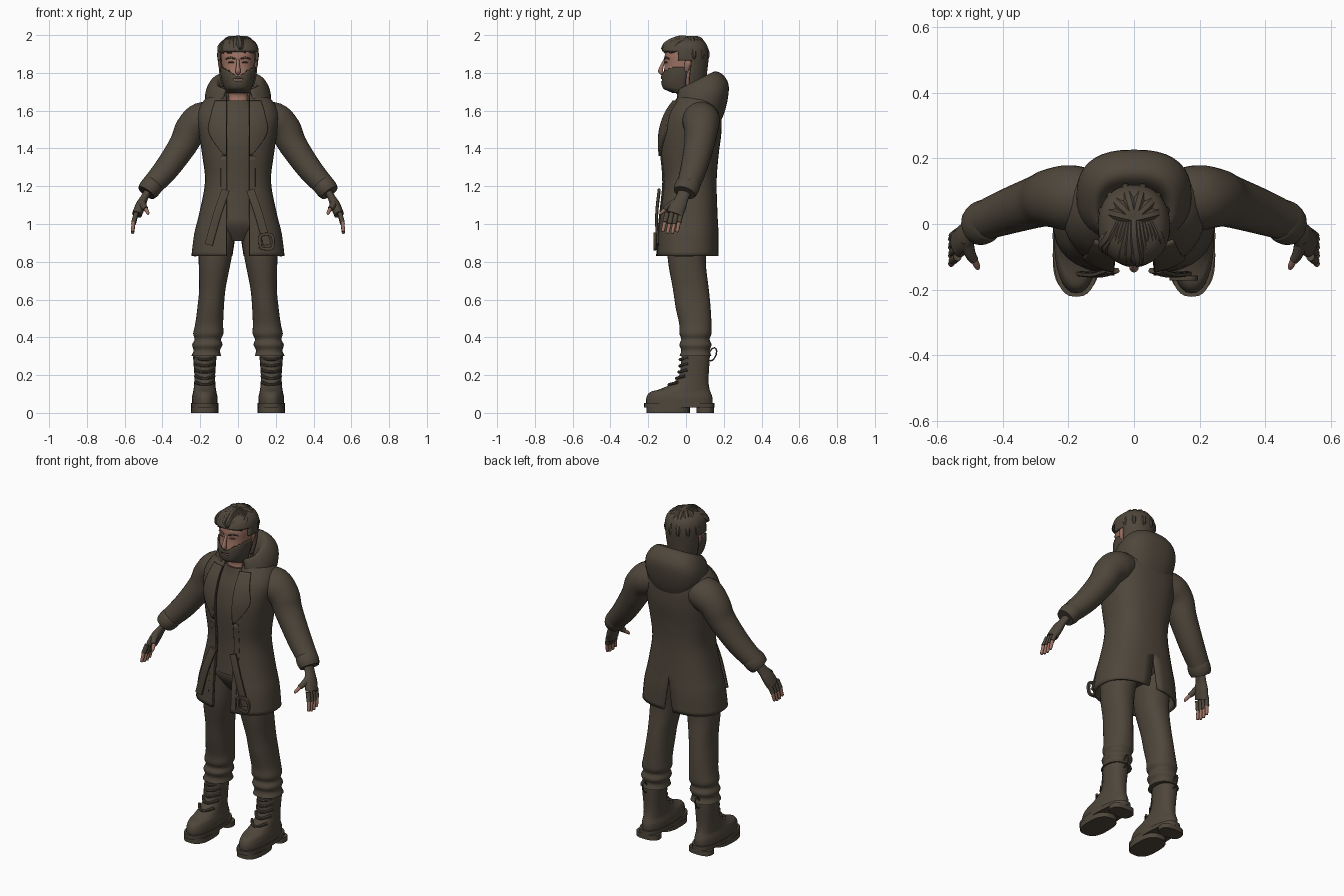
import bpy, math, random
from mathutils import Vector

random.seed(4)
if "Cube" in bpy.data.objects:
    bpy.data.objects.remove(bpy.data.objects["Cube"])


def material(name, colour):
    mat = bpy.data.materials.new(name)
    mat.use_nodes = True
    mat.diffuse_color = (*colour, 1)
    mat.node_tree.nodes["Principled BSDF"].inputs["Base Color"].default_value = (*colour, 1)
    return mat


CLOTH = material("dark brown", (.078, .062, .044))
SKIN = material("skin", (.34, .17, .125))


def resample(rows, steps):
    """Smooth rows of numbers with a Catmull-Rom spline."""
    out = []
    last = len(rows) - 1
    for i in range(last):
        before, start, end, after = (rows[max(0, min(last, i + j))] for j in (-1, 0, 1, 2))
        for s in range(steps):
            t = s / steps
            out.append([b + t / 2 * (c - a + t * (2*a - 5*b + 4*c - d + t * (3*(b - c) + d - a)))
                        for a, b, c, d in zip(before, start, end, after)])
    return out + [list(rows[-1])]


def signed_power(value, power):
    return math.copysign(abs(value) ** power, value)


def build(name, rings, mat, closed=True, mirror=False, thick=0, keep=None):
    """Skin a list of point rings into one object."""
    count = len(rings[0])
    verts = [Vector(point) for ring in rings for point in ring]
    faces = []
    for i in range(len(rings) - 1):
        for j in range(count if closed else count - 1):
            k = (j + 1) % count
            low, high = i * count, (i + 1) * count
            faces.append((low + j, low + k, high + k, high + j))
    if closed:
        faces.append(tuple(reversed(range(count))))
        faces.append(tuple(range(len(verts) - count, len(verts))))
    if keep:
        faces = [f for f in faces if keep(sum((verts[i] for i in f), Vector()) / len(f))]
    mesh = bpy.data.meshes.new(name)
    mesh.from_pydata(verts, [], faces)
    mesh.materials.append(mat)
    ob = bpy.data.objects.new(name, mesh)
    bpy.context.collection.objects.link(ob)
    bpy.ops.object.select_all(action='DESELECT')
    ob.select_set(True)
    bpy.context.view_layer.objects.active = ob
    bpy.ops.object.mode_set(mode='EDIT')
    bpy.ops.mesh.select_all(action='SELECT')
    bpy.ops.mesh.normals_make_consistent(inside=False)
    bpy.ops.object.mode_set(mode='OBJECT')
    bpy.ops.object.shade_smooth_by_angle(angle=math.radians(40))
    if mirror:
        ob.modifiers.new("Mirror", 'MIRROR')
    if thick:
        shell = ob.modifiers.new("Thickness", 'SOLIDIFY')
        shell.thickness, shell.offset = thick, 0


def loft(name, rows, mat=CLOTH, sides=32, steps=4, power=.9, grow=0, centre=0, lean=0, **options):
    """Stacked ovals. Row: height, half width, front, back."""
    rings = []
    for z, width, front, back in resample(rows, steps):
        middle, depth = (front + back) / 2, (back - front) / 2 + grow
        angles = [math.tau * j / sides for j in range(sides)]
        rings.append([(centre + lean * z + (width + grow) * signed_power(math.sin(a), power),
                       middle - depth * signed_power(math.cos(a), power), z) for a in angles])
    build(name, rings, mat, **options)


def half_shell(name, rows, sides=16, power=.8, front_only=False, tilt=0, thick=.014):
    """Mirrored open shell. Row: height, half width, front, back, start x, end x."""
    rings = []
    for z, width, front, back, *gaps in resample(rows, 4):
        start, end = (math.asin(min(1, max(0, gap) / width) ** (1 / power)) for gap in gaps)
        if not front_only:
            end = math.pi - end
        middle, depth = (front + back) / 2, (back - front) / 2
        ring = []
        for j in range(sides + 1):
            a = start + (end - start) * j / sides
            y = middle - depth * signed_power(math.cos(a), power)
            ring.append((width * max(0, math.sin(a)) ** power, y, z + tilt * (y - .12)))
        rings.append(ring)
    build(name, rings, CLOTH, closed=False, mirror=True, thick=thick)


def tube(name, rows, mat=CLOTH, sides=12, steps=4, power=1, flat=1, axis=(0, 1, 0), mirror=True):
    """Tube along a path. Row: x, y, z, radius; flat scales the radius across the axis."""
    path = resample(rows, steps)
    rings = []
    for i, (*point, radius) in enumerate(path):
        ahead, behind = path[min(i + 1, len(path) - 1)], path[max(i - 1, 0)]
        along = (Vector(ahead[:3]) - Vector(behind[:3])).normalized()
        side = Vector(axis)
        side = (side - along * side.dot(along)).normalized()
        across = along.cross(side) * flat
        angles = [math.tau * (j + .5) / sides for j in range(sides)]
        rings.append([Vector(point) + radius * (side * signed_power(math.cos(a), power)
                                                + across * signed_power(math.sin(a), power))
                      for a in angles])
    build(name, rings, mat, mirror=mirror)


# Coat with a back vent, front edges, lapels and lowered hood
COAT = [(.83, .24, -.15, .165), (.95, .225, -.145, .165), (1.05, .2, -.135, .16),
        (1.22, .168, -.12, .155), (1.36, .182, -.13, .165), (1.48, .2, -.13, .18),
        (1.58, .21, -.1, .18), (1.65, .175, -.055, .165), (1.7, .105, -.02, .14)]
OPENING = .06
half_shell("coat", [(*row, OPENING, max(0, .03 - (row[0] - .83) * .15)) for row in COAT])


def front_panel(name, rows, raise_by, widths, thick):
    half_shell(name, [(z, width, front - raise_by, back, OPENING, OPENING + extra)
                      for (z, width, front, back), extra in zip(rows, widths)],
               front_only=True, thick=thick)


front_panel("coat_front_edges", COAT[:5], .006, [.03] * 5, .008)
front_panel("lapels", COAT[4:8], .013, (.01, .09, .08, .06), .014)
HOOD = [(1.5, .06, .1, .165), (1.55, .12, .03, .195), (1.62, .16, -.03, .215), (1.69, .168, -.05, .218),
        (1.75, .15, -.05, .19), (1.785, .12, -.04, .15), (1.76, .1, -.03, .115), (1.7, .085, -.03, .1)]
half_shell("hood", [(*row, row[1] / 2, 0) for row in HOOD], tilt=.5)

# Sleeves with rolled cuffs
tube("sleeves", [(.1, .08, 1.57, .08), (.19, .08, 1.55, .1), (.25, .08, 1.5, .09), (.29, .07, 1.42, .08),
                 (.38, .04, 1.29, .07), (.46, .01, 1.2, .06)], sides=24, flat=.95)
tube("cuffs", [(.44, .016, 1.222, .055), (.45, .012, 1.21, .065),
               (.47, 0, 1.185, .066), (.485, -.008, 1.165, .058)], sides=24, flat=.88)

# Fingerless gloves, fingers and thumbs
tube("gloves", [(.465, 0, 1.19, .036), (.495, -.02, 1.14, .034), (.515, -.04, 1.1, .044),
                (.535, -.06, 1.05, .044)], sides=18, flat=.6)
for i, finger in enumerate(("index", "middle", "ring", "little")):
    y, tip = -.1 + .025 * i, .965 - .01 * math.sin(i)
    knuckle = Vector((.553, y - .012, tip + .045))
    end = Vector((.558, y - .022, tip))
    tube(finger + "_glove_fingers", [(.538, y, 1.06, .013), (*knuckle, .013)])
    tube(finger + "_fingertips", [(*knuckle, .01), (*end, .009), (*end.lerp(knuckle, -.15), .004)], SKIN)
tube("thumb_gloves", [(.51, -.05, 1.12, .02), (.5, -.09, 1.095, .017), (.488, -.11, 1.08, .014)], axis=(1, 0, 0))
tube("thumb_tips", [(.489, -.105, 1.08, .011), (.478, -.13, 1.06, .009), (.476, -.136, 1.05, .004)],
     SKIN, axis=(1, 0, 0))

# Shirt and trousers with gathered hems
loft("shirt", [(1.03, .135, -.115, .11), (1.2, .135, -.108, .11), (1.4, .15, -.118, .13),
               (1.53, .155, -.1, .13), (1.61, .11, -.07, .12), (1.655, .078, -.058, .1)])
loft("trouser_seat", [(1.08, .15, -.1, .12), (1, .165, -.105, .13), (.91, .06, -.05, .07)])
folds = []
for i in range(5):
    bulge = .005 * (-1) ** i
    folds.append((.42 - .03 * i, .075 + bulge, -.03 - bulge, .13 + bulge))
loft("trouser_legs", [(1.02, .085, -.1, .12), (.92, .093, -.1, .12), (.8, .085, -.095, .105),
                      (.66, .07, -.07, .12), (.56, .07, -.055, .13), (.47, .074, -.036, .135), *folds],
     centre=.195, lean=-.09, mirror=True)

# Boots with welts, soles, heels, laces and pull loops
FOOT = .176
loft("boots", [(.04, .068, -.21, .14), (.08, .068, -.21, .14), (.11, .062, -.19, .13), (.125, .059, -.14, .125),
               (.155, .056, -.075, .12), (.2, .055, -.036, .12), (.3, .062, -.024, .126), (.31, .058, -.02, .12)],
     centre=FOOT, mirror=True)
for part, bottom, top, front, back in (("welts", .028, .052, -.222, .15), ("front_soles", 0, .03, -.21, .02),
                                       ("heels", 0, .03, .055, .148)):
    loft(part, [(bottom, .072, front, back), (top, .072, front, back)], steps=1, power=.75,
         centre=FOOT, mirror=True)
for i in range(5):
    z, front = .15 + .033 * i, -.03 - .06 * math.exp(-i)
    tube("laces", [(FOOT + .05 * side, front + .045 * side * side, z + .012 * side * side, .008)
                   for side in (-1, -.5, 0, .5, 1)], sides=8, axis=(0, 0, 1))
loop_angles = [math.tau * i / 12 for i in range(13)]
tube("pull_loops", [(FOOT, .14 + .02 * math.cos(a) + .01 * math.sin(a), .31 + .035 * math.sin(a), .004)
                    for a in loop_angles], steps=1, sides=8, axis=(1, 0, 0))

# Hanging belt ends, one with a buckle
tube("belt_ends", [(.065, -.142, 1.18, .008), (.11, -.155, 1.05, .008), (.155, -.152, .89, .008)],
     power=.4, flat=2.7)
corners = [(-1, -1), (-1, 1), (1, 1), (1, -1), (-1, -1)]
tube("belt_buckle", [(.15 + .03 * x, -.165, .905 + .033 * z, .008) for x, z in corners],
     power=.4, steps=8, mirror=False)

# Head with beard and hair shells
HEAD = [(1.6, .07, -.06, .09), (1.68, .062, -.045, .08), (1.705, .058, -.08, .08), (1.72, .062, -.11, .08),
        (1.75, .072, -.12, .085), (1.79, .081, -.12, .09), (1.84, .086, -.113, .096), (1.89, .09, -.113, .1),
        (1.935, .086, -.1, .095), (1.965, .066, -.07, .075), (1.98, .03, -.025, .04)]


def beard_area(c):
    mouth = abs(c.x) < .02 and 1.757 < c.z < 1.768
    return c.y < .005 and 1.695 < c.z < 1.78 + .6 * abs(c.x) and not mouth


def hair_area(c):
    temple = c.y > -.045 and c.z > 1.865
    return c.z > 1.73 and (c.z > 1.915 or c.y > .02 or temple)


loft("head", HEAD, SKIN, sides=48, steps=6)
loft("beard", HEAD, sides=48, steps=6, grow=.007, thick=.008, keep=beard_area)
loft("hair", HEAD, sides=48, steps=6, grow=.013, thick=.014, keep=hair_area)

# Swept locks over the brow and around the crown
for i in range(13):
    x = .085 * (i - 6) / 6
    stray, drop = random.uniform(-.012, .012), abs(x) / 4
    tube("fringe_lock", [(x / 2, .03 + stray, 1.975, .014), (x * .8, -.03, 1.98 - drop, .02),
                         (x + stray, -.1 + drop * 2, 1.95 - drop, .02),
                         (x + stray, -.128 + drop * 2, 1.915 + stray, .006)],
         sides=8, axis=(1, 0, 0), mirror=False)
for i in range(6):
    a = math.pi * (i + .5) / 6
    tube("crown_lock", [(out * math.cos(a), .015 + out * math.sin(a), z, radius) for out, z, radius in
                        ((0, 1.98, .015), (.055, 1.972, .02), (.096, 1.905, .017), (.097, 1.86, .005))],
         sides=8, axis=(-math.sin(a), math.cos(a), 0), mirror=False)

# Nose, ears, eyebrows and eyes
tube("nose", [(0, -.112, 1.87, .007), (0, -.128, 1.835, .01), (0, -.134, 1.808, .014), (0, -.12, 1.794, .008)],
     SKIN, mirror=False)
tube("ears", [(.086, 0, 1.8, .008), (.095, .005, 1.83, .015), (.097, .01, 1.855, .017), (.094, .01, 1.875, .008)],
     SKIN, flat=.5)
tube("eyebrows", [(.015, -.114, 1.874, .004), (.04, -.107, 1.881, .005), (.064, -.088, 1.874, .003)])
tube("eyes", [(.022, -.112, 1.855, .002), (.037, -.107, 1.857, .004), (.052, -.098, 1.855, .002)])
